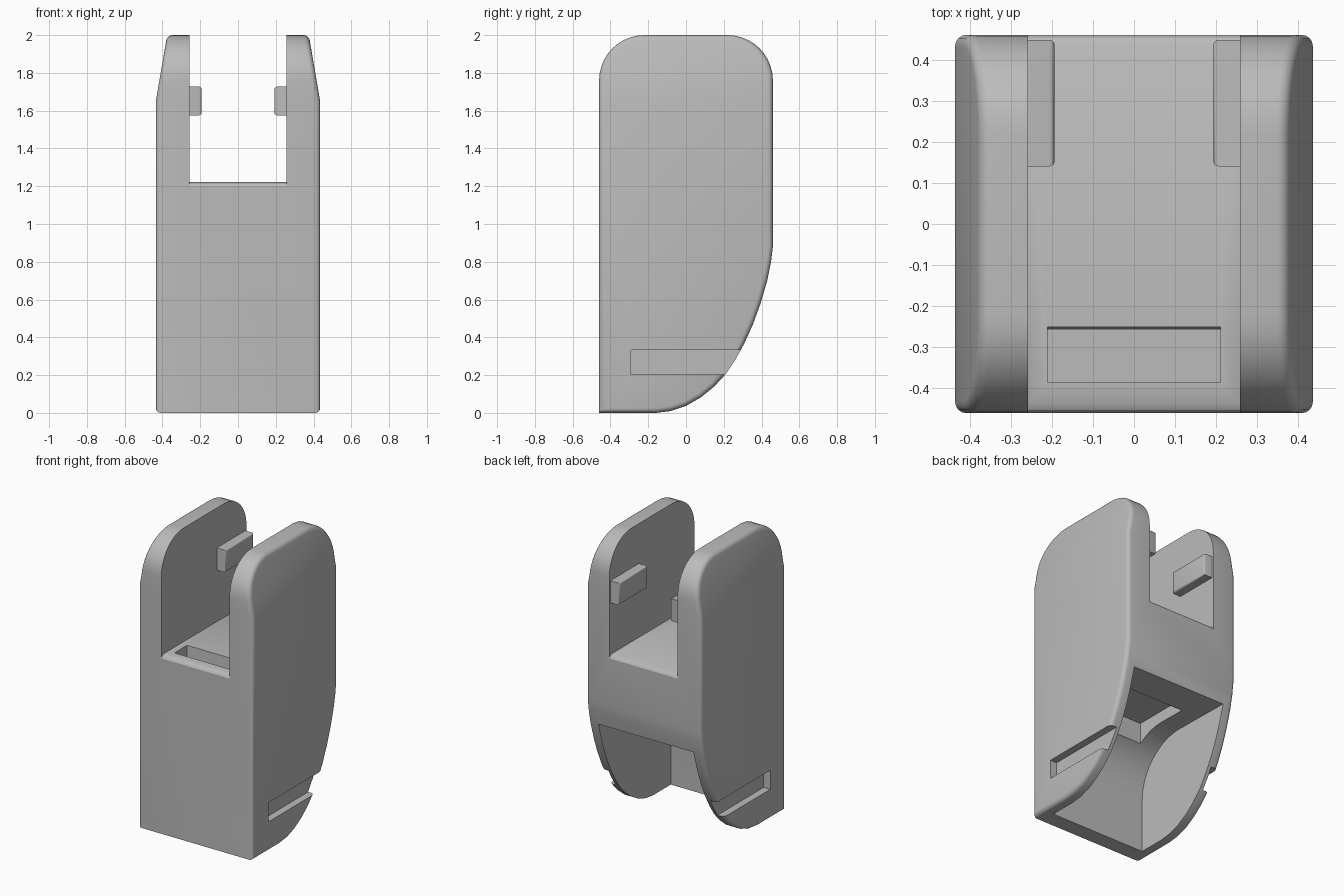
import bpy, bmesh
from math import sin, cos, pi, radians
from mathutils import Vector

cube = bpy.data.objects.get("Cube")
if cube:
    bpy.data.objects.remove(cube, do_unlink=True)

grey = bpy.data.materials.new("light_grey")
grey.use_nodes = True
GREY = (0.5, 0.5, 0.5, 1)
grey.diffuse_color = GREY
grey.node_tree.nodes["Principled BSDF"].inputs["Base Color"].default_value = GREY


def arc(cy, cz, r, start, end, steps=10):
    """Points of an arc in the y-z plane, angles in degrees."""
    angles = [radians(start + (end - start) * i / steps) for i in range(steps + 1)]
    return [(cy + r * cos(a), cz + r * sin(a)) for a in angles]


def prism(profile, x0, x1):
    """Extrude a y-z profile along x."""
    bm = bmesh.new()
    base = bm.faces.new([bm.verts.new((x0, y, z)) for y, z in profile])
    out = bmesh.ops.extrude_face_region(bm, geom=[base])
    moved = [v for v in out["geom"] if isinstance(v, bmesh.types.BMVert)]
    bmesh.ops.translate(bm, verts=moved, vec=(x1 - x0, 0, 0))
    bmesh.ops.recalc_face_normals(bm, faces=bm.faces)
    return bm


def box(y0, y1, z0, z1):
    return [(y0, z0), (y1, z0), (y1, z1), (y0, z1)]


def finish(bm, name):
    mesh = bpy.data.meshes.new(name)
    bm.to_mesh(mesh)
    bm.free()
    mesh.materials.append(grey)
    obj = bpy.data.objects.new(name, mesh)
    bpy.context.collection.objects.link(obj)
    return obj


def activate(obj):
    bpy.ops.object.select_all(action='DESELECT')
    obj.select_set(True)
    bpy.context.view_layer.objects.active = obj


def cut(obj, profile, x0, x1):
    """Subtract a prism and discard the cutter."""
    cutter = finish(prism(profile, x0, x1), "cutter")
    cutter.hide_render = True
    mod = obj.modifiers.new("cut", 'BOOLEAN')
    mod.operation = 'DIFFERENCE'
    mod.solver = 'EXACT'
    mod.object = cutter
    activate(obj)
    bpy.ops.object.modifier_apply(modifier=mod.name)
    bpy.data.objects.remove(cutter, do_unlink=True)


# Body: side outline with a swept lower back and rounded top
W, TAPER_Z, TOP_W = 0.435, 1.65, 0.375
outline = [(-0.46, 0), (-0.16, 0), (-0.08, 0.01), (0, 0.037), (0.08, 0.083),
           (0.15, 0.14), (0.21, 0.205), (0.26, 0.28), (0.31, 0.37), (0.355, 0.47),
           (0.395, 0.58), (0.43, 0.7), (0.45, 0.8), (0.46, 0.88)]
outline += arc(0.22, 1.76, 0.24, 0, 90) + arc(-0.22, 1.76, 0.24, 90, 180)
bm = prism(outline, -W, W)
bmesh.ops.bisect_plane(bm, geom=bm.verts[:] + bm.edges[:] + bm.faces[:],
                       plane_co=(0, 0, TAPER_Z), plane_no=(0, 0, 1))
# Lean the upper sides inward
for v in bm.verts:
    if v.co.z > TAPER_Z:
        v.co.x *= 1 - (1 - TOP_W / W) * (v.co.z - TAPER_Z) / (2 - TAPER_Z)
bm.normal_update()
# Round the rim of both side faces
rim = [e for e in bm.edges
       if sum(abs(f.normal.x) > 0.8 for f in e.link_faces) == 1]
bmesh.ops.bevel(bm, geom=rim, offset=0.027, segments=4, profile=0.5, affect='EDGES')
body = finish(bm, "body")

# Gap between the two arms, with softened floor ends
floor = [(-0.48, 1.19), (-0.46, 1.2), (-0.452, 1.213), (-0.435, 1.222)]
gap = floor + [(-y, z) for y, z in reversed(floor)] + [(0.48, 2.2), (-0.48, 2.2)]
cut(body, gap, -0.258, 0.258)
# Shallow slot in the floor of the gap
cut(body, [(-0.385, 1.1), (-0.257, 1.1), (-0.246, 1.3), (-0.385, 1.3)], -0.21, 0.21)
# Lower cavity with a curved front ceiling, and a pocket above it
cavity = [(0.6, 0.71), (0.6, -0.1), (-0.35, -0.1)] + arc(0, 0.37, 0.35, 180, 90)
cut(body, cavity, -0.36, 0.36)
cut(body, box(-0.2, 0.2, 0.5, 0.8), -0.22, 0.22)
# Blind grooves in both sides
for s in (-1, 1):
    cut(body, box(-0.29, 0.6, 0.203, 0.333), *sorted((s * 0.385, s * 0.5)))
activate(body)
bpy.ops.object.shade_smooth_by_angle(angle=radians(28))

# Small tabs inside the arms
for s, side in ((1, "left"), (-1, "right")):
    bm = prism(box(0.14, 0.448, 1.575, 1.727), *sorted((s * 0.193, s * 0.3)))
    inner = [e for e in bm.edges if all(abs(v.co.x) < 0.2 for v in e.verts)]
    bmesh.ops.bevel(bm, geom=inner, offset=0.013, segments=3, profile=0.5, affect='EDGES')
    tab = finish(bm, side + "_tab")
    activate(tab)
    bpy.ops.object.shade_smooth_by_angle(angle=radians(35))
